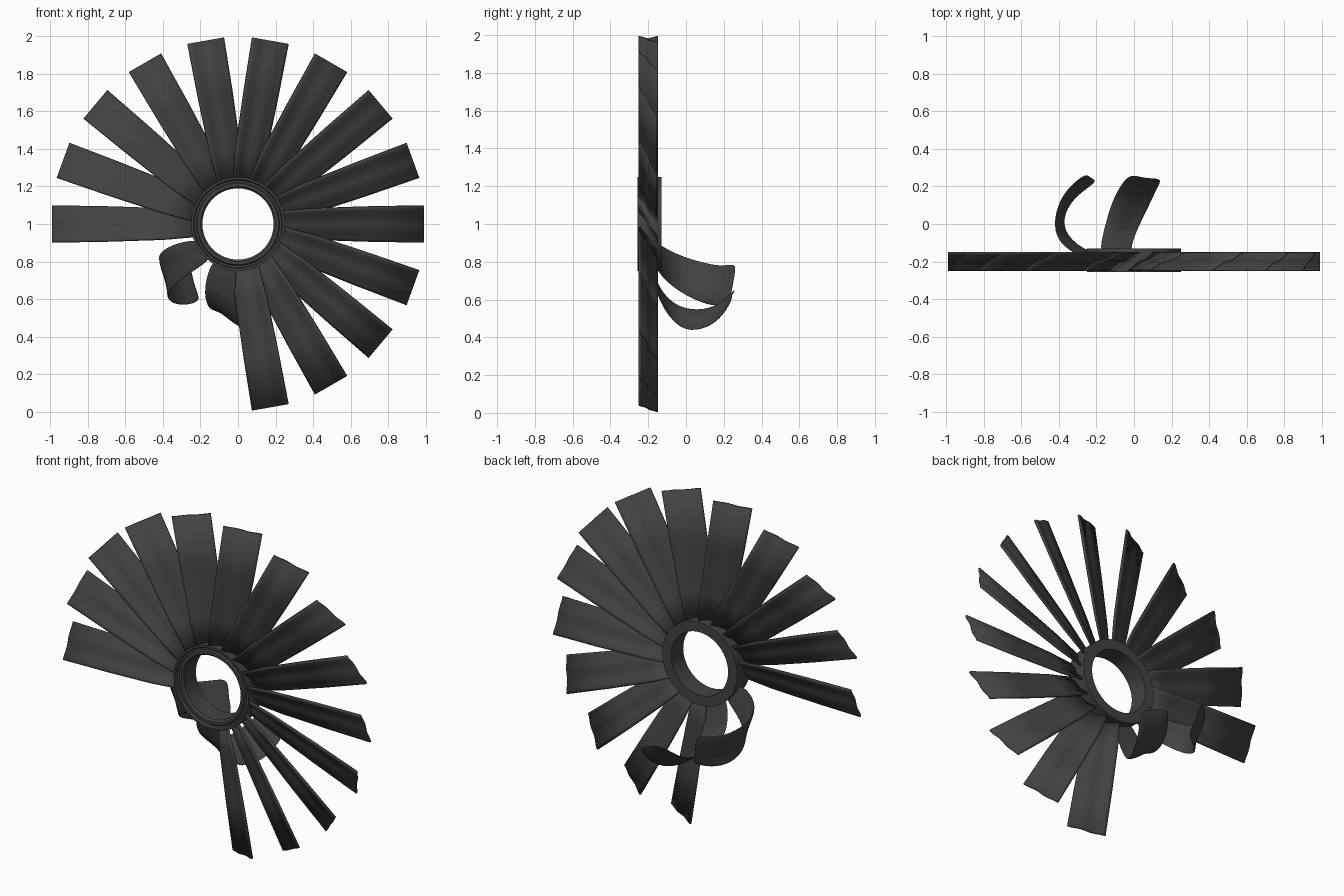
import bpy, math, random
from mathutils import Vector

if "Cube" in bpy.data.objects:
    bpy.data.objects.remove(bpy.data.objects["Cube"])

random.seed(4)
mat = bpy.data.materials.new("dark_metal")
mat.diffuse_color = (0.055, 0.055, 0.053, 1)
mat.use_nodes = True
mat.node_tree.nodes["Principled BSDF"].inputs["Base Color"].default_value = mat.diffuse_color


def make(name, verts, faces, angle=35):
    me = bpy.data.meshes.new(name)
    me.from_pydata(verts, [], faces)
    me.materials.append(mat)
    ob = bpy.data.objects.new(name, me)
    bpy.context.collection.objects.link(ob)
    bpy.ops.object.select_all(action='DESELECT')
    ob.select_set(True)
    bpy.context.view_layer.objects.active = ob
    bpy.ops.object.shade_smooth_by_angle(angle=math.radians(angle))
    return ob


def grid_faces(rows, cols):
    return [(i * cols + j, i * cols + j + 1, (i + 1) * cols + j + 1, (i + 1) * cols + j)
            for i in range(rows - 1) for j in range(cols - 1)]


def thicken(ob, t):
    m = ob.modifiers.new("thickness", 'SOLIDIFY')
    m.thickness = t
    m.offset = 0


# Hub ring: lathed profile (radius, y) with a stepped front lip
profile = [(0.25, -0.13), (0.25, -0.257), (0.238, -0.257), (0.232, -0.245),
           (0.222, -0.245), (0.216, -0.255), (0.2, -0.255), (0.19, -0.245), (0.19, -0.13)]
n, k = 64, len(profile)
verts = [(r * math.cos(2 * math.pi * i / n), y, 1 + r * math.sin(2 * math.pi * i / n))
         for i in range(n) for r, y in profile]
faces = [(i * k + j, i * k + (j + 1) % k, ((i + 1) % n) * k + (j + 1) % k, ((i + 1) % n) * k + j)
         for i in range(n) for j in range(k)]
make("hub_ring", verts, faces, 25)


# Straight blades: S-curved section, pitched so the anticlockwise edge is in front
def blade(deg):
    a = math.radians(deg)
    out = Vector((math.cos(a), 0, math.sin(a)))
    side = Vector((-math.sin(a), 0, math.cos(a)))
    verts, cols = [], 13
    stations = [(0.225, 0.068), (0.4, 0.083), (0.7, 0.093), (0.993, 0.098)]
    for r, half in stations:
        for j in range(cols):
            t = 2 * j / (cols - 1) - 1
            s = 0.5 * t + 0.5 * math.sin(t * math.pi / 2) ** 3
            verts.append(out * r + side * half * t + Vector((0, -0.2 - 0.047 * s, 1)))
    thicken(make("blade", verts, grid_faces(len(stations), cols)), 0.01)


for i in range(-4, 10):
    blade(20 * i)


# Bent blades: crumpled strips curling backwards, given by their two edges
def bent_blade(name, edge_a, edge_b):
    cols, verts = 5, []
    for i, (a, b) in enumerate(zip(edge_a, edge_b)):
        a, b = Vector(a), Vector(b)
        for j in range(cols):
            p = a.lerp(b, j / (cols - 1))
            wob = 0.009 if 0 < i else 0
            verts.append(p + Vector([random.uniform(-wob, wob) for _ in range(3)]))
    ob = make(name, verts, grid_faces(len(edge_a), cols))
    thicken(ob, 0.01)
    m = ob.modifiers.new("smooth", 'SUBSURF')
    m.levels = m.render_levels = 2


bent_blade("bent_blade_left",
           [(-0.22, -0.19, 0.92), (-0.36, -0.15, 0.89), (-0.435, -0.04, 0.83),
            (-0.405, 0.1, 0.80), (-0.34, 0.2, 0.78), (-0.26, 0.26, 0.79)],
           [(-0.14, -0.17, 0.81), (-0.28, -0.14, 0.73), (-0.39, -0.03, 0.64),
            (-0.36, 0.09, 0.58), (-0.28, 0.17, 0.57), (-0.2, 0.23, 0.59)])
bent_blade("bent_blade_lower",
           [(-0.14, -0.19, 0.81), (-0.18, -0.14, 0.66), (-0.16, -0.04, 0.56),
            (-0.12, 0.09, 0.54), (-0.08, 0.19, 0.58), (-0.02, 0.26, 0.67)],
           [(0.0, -0.19, 0.78), (-0.02, -0.15, 0.58), (0.02, -0.04, 0.44),
            (0.07, 0.08, 0.43), (0.11, 0.17, 0.49), (0.16, 0.23, 0.6)])
